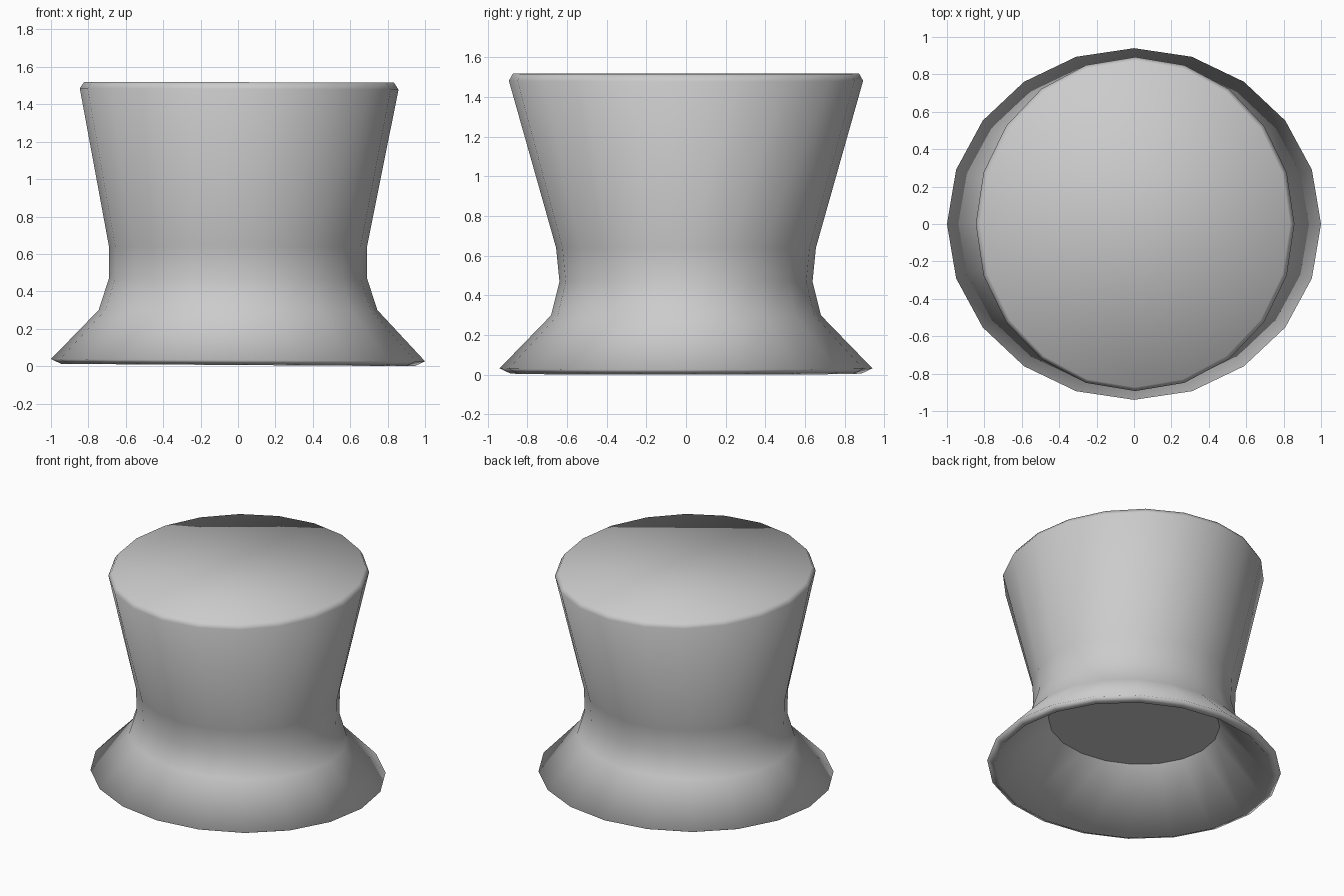
import bpy, bmesh
from math import cos, sin, tau

old = bpy.data.objects.get("Cube")
if old:
    bpy.data.objects.remove(old, do_unlink=True)

SIDES = 20

# One plain grey material
grey = bpy.data.materials.new("light_grey")
grey.use_nodes = True
colour = (0.6, 0.6, 0.6, 1)
grey.diffuse_color = colour
grey.node_tree.nodes["Principled BSDF"].inputs["Base Color"].default_value = colour

# Oval rings (x centre, x radius, y radius, height, side tilt) from the hollow's
# ceiling, down to the foot rim, then up the outside to the flat top
rings = [
    (0, 0.59, 0.54, 0.375, 0),
    (0, 0.945, 0.885, 0.006, -0.006),
    (0, 1.00, 0.94, 0.032, -0.006),
    (0, 0.745, 0.68, 0.30, 0),
    (0, 0.69, 0.638, 0.47, 0),
    (0, 0.69, 0.655, 0.64, 0),
    (0.006, 0.852, 0.893, 1.482, -0.004),
    (0.006, 0.828, 0.873, 1.518, -0.002),
]


def add_ring(bm, cx, rx, ry, z, tilt):
    angles = [tau * i / SIDES for i in range(SIDES)]
    return [bm.verts.new((cx + rx * cos(a), ry * sin(a), z + tilt * cos(a))) for a in angles]


bm = bmesh.new()
loops = [add_ring(bm, *ring) for ring in rings]
for low, high in zip(loops, loops[1:]):
    for i in range(SIDES):
        j = (i + 1) % SIDES
        bm.faces.new((low[i], low[j], high[j], high[i]))

# Close the ceiling of the hollow foot and the top
ceiling = bm.faces.new(list(reversed(loops[0])))
bm.faces.new(loops[-1])
bmesh.ops.recalc_face_normals(bm, faces=bm.faces)
for face in bm.faces:
    face.smooth = face is not ceiling

mesh = bpy.data.meshes.new("flared_pedestal")
bm.to_mesh(mesh)
bm.free()
mesh.materials.append(grey)
pedestal = bpy.data.objects.new("flared_pedestal", mesh)
bpy.context.collection.objects.link(pedestal)
